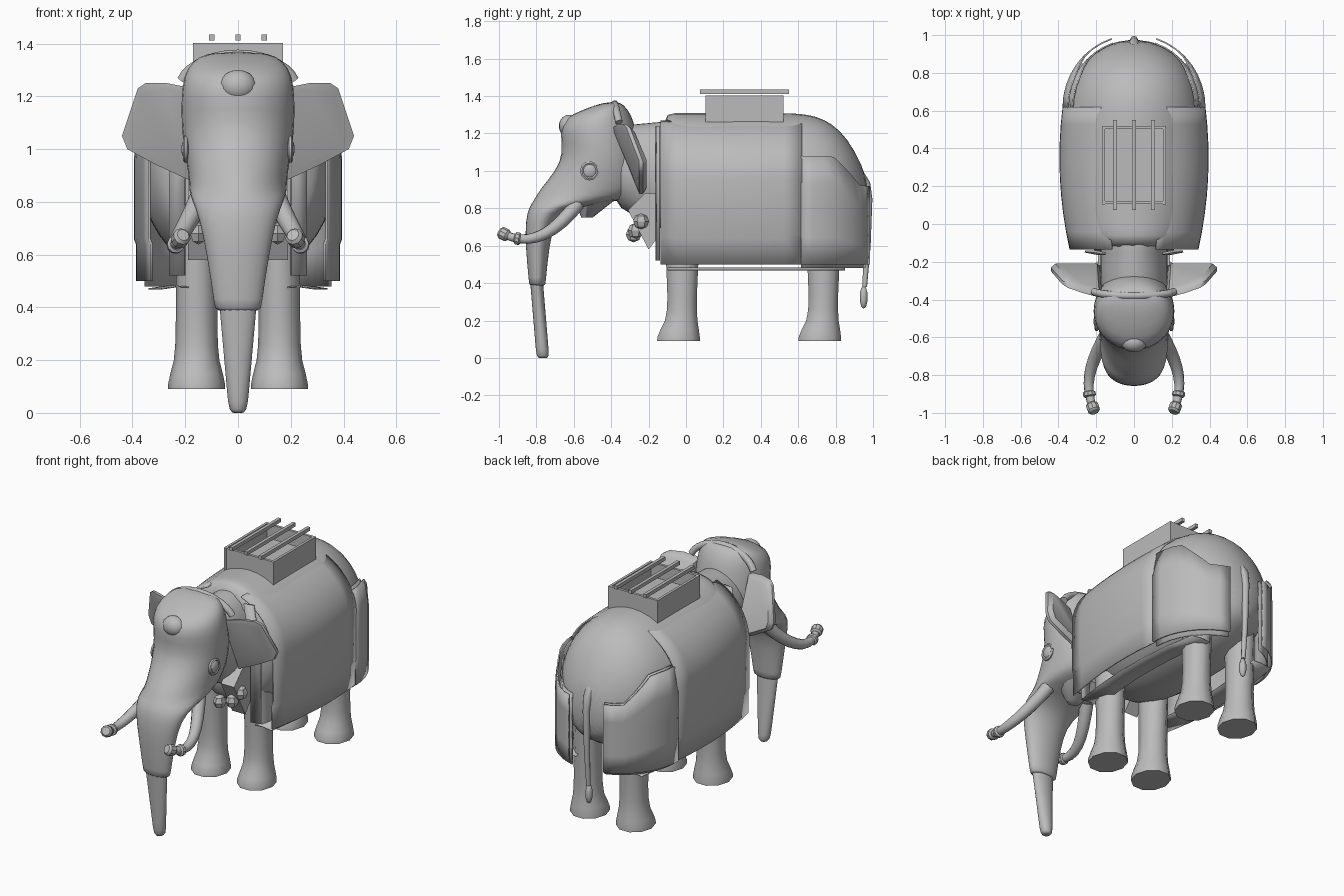
import bpy, bmesh, math
from math import sin, cos, pi, tau
from mathutils import Vector, Matrix, Quaternion

if "Cube" in bpy.data.objects:
    bpy.data.objects.remove(bpy.data.objects["Cube"])

stone = bpy.data.materials.new("stone_grey")
stone.use_nodes = True
grey = (.5, .5, .5, 1)
stone.diffuse_color = grey
stone.node_tree.nodes["Principled BSDF"].inputs["Base Color"].default_value = grey


def finish(name, mesh_builder, smooth=0, subsurf=0, thickness=0):
    bmesh.ops.recalc_face_normals(mesh_builder, faces=mesh_builder.faces)
    mesh = bpy.data.meshes.new(name)
    mesh_builder.to_mesh(mesh)
    mesh_builder.free()
    part = bpy.data.objects.new(name, mesh)
    bpy.context.collection.objects.link(part)
    mesh.materials.append(stone)
    if thickness:
        solid = part.modifiers.new("thickness", "SOLIDIFY")
        solid.thickness = thickness
        solid.offset = 0
    if subsurf:
        rounding = part.modifiers.new("rounding", "SUBSURF")
        rounding.levels = rounding.render_levels = subsurf
    if smooth:
        bpy.ops.object.select_all(action="DESELECT")
        part.select_set(True)
        bpy.context.view_layer.objects.active = part
        bpy.ops.object.shade_smooth_by_angle(angle=math.radians(smooth))


def loft(name, rings, closed=True, smooth=50, **options):
    """Skin a list of point rings; closed rings get end caps."""
    builder = bmesh.new()
    rows = [[builder.verts.new(point) for point in ring] for ring in rings]
    count = len(rows[0])
    for lower, upper in zip(rows, rows[1:]):
        for i in range(count if closed else count - 1):
            j = (i + 1) % count
            builder.faces.new((lower[i], lower[j], upper[j], upper[i]))
    if closed:
        builder.faces.new(rows[0])
        builder.faces.new(rows[-1])
    finish(name, builder, smooth, **options)


def steps(start, end, count):
    return [start + (end - start) * i / count for i in range(count + 1)]


def level_ring(z, front, back, half_width, x=0, sides=16):
    middle, half_depth = (front + back) / 2, (back - front) / 2
    return [(x + half_width * cos(a), middle + half_depth * sin(a), z)
            for a in steps(0, tau, sides)[:-1]]


def upright_ring(y, half_width, bottom, top, sides=20):
    middle, half_height = (bottom + top) / 2, (top - bottom) / 2
    return [(half_width * cos(a), y, middle + half_height * sin(a))
            for a in steps(0, tau, sides)[:-1]]


def tube(name, path, radii, sides=10, **options):
    points = [Vector(point) for point in path]
    rings, turn, previous = [], Quaternion(), Vector((0, 0, 1))
    for i, (point, radius) in enumerate(zip(points, radii)):
        tangent = (points[min(i + 1, len(points) - 1)] - points[max(i - 1, 0)]).normalized()
        turn = previous.rotation_difference(tangent) @ turn
        previous = tangent
        rings.append([point + turn @ Vector((radius * cos(a), radius * sin(a), 0))
                      for a in steps(0, tau, sides)[:-1]])
    loft(name, rings, **options)


def box(name, centre, size):
    builder = bmesh.new()
    bmesh.ops.create_cube(builder, size=1, matrix=Matrix.LocRotScale(Vector(centre), None, Vector(size)))
    finish(name, builder)


def ball(name, centre, radii, sides=16, smooth=60):
    builder = bmesh.new()
    bmesh.ops.create_uvsphere(builder, u_segments=sides, v_segments=sides // 2 + 1, radius=1,
                              matrix=Matrix.LocRotScale(Vector(centre), None, Vector(radii)))
    finish(name, builder, smooth)


# Body: full in the middle, rounding off over the haunches
def body_ring(y):
    taper = abs((y - .35) / .64) ** 3
    top = 1.315 - .4 * (max(0, y - .45) / .54) ** 4
    return upright_ring(y, .375 * math.sqrt(1 - taper), .5 + .2 * taper, top)


loft("body", [body_ring(y) for y in steps(-.14, .98, 14)], smooth=180, subsurf=1)
loft("neck", [upright_ring(y, .18, -y / 2 + .62, 1.28 + y / 10) for y in steps(-.4, 0, 4)],
     smooth=180, subsurf=1)

# Head running down into the upper trunk, which ends in a step
head_levels = ((1.37, -.43, -.35, .12), (1.33, -.55, -.31, .18), (1.28, -.66, -.28, .21),
               (1.2, -.68, -.26, .22), (1.1, -.66, -.24, .22), (1, -.7, -.23, .21),
               (.9, -.79, -.23, .19), (.84, -.82, -.31, .19), (.81, -.84, -.58, .18),
               (.74, -.86, -.7, .15), (.6, -.86, -.73, .12), (.4, -.84, -.75, .09))
head_rings = [level_ring(*level) for level in head_levels]
loft("head_and_upper_trunk", head_rings + [[(x, y, .385) for x, y, z in head_rings[-1]]],
     smooth=180, subsurf=1)
loft("lower_trunk", [level_ring(z, -.8 - z / 12, -.73 - z / 12, .035 + z / 11)
                     for z in steps(.5, 0, 6)] + [level_ring(0, -.78, -.75, .01)],
     smooth=180, subsurf=1)
loft("lower_jaw", [level_ring(.86, -.6, -.36, .13), level_ring(.75, -.56, -.5, .04)])
ball("forehead_boss", (0, -.625, 1.24), (.07, .055, .06))
tube("crown_band", [(.22 * sin(a), -.35 - .03 * cos(a), 1.225 + .132 * cos(a))
                    for a in steps(-1.3, 1.3, 14)], [.02] * 15)


def tusk_point(t, side):
    return (side * (.14 + .1 * sin(2.3 * t)), -.58 - .4 * t, .635 + .19 * (1 - 1.4 * t) ** 2)


def leg_ring(z, x, y):
    flare = 1 / (1 + ((z - .09) / .08) ** 3)
    depth = .08 + .04 * flare + .05 * max(0, z - .3)
    middle = y - .02 * flare
    return level_ring(z, middle - depth, middle + depth, .078 + .03 * flare, x, sides=10)


def cloth_row(y, side):
    width = .39 - .23 * (y - .35) ** 2
    dome = [(width * sin(a), .95 + .335 * cos(a)) for a in steps(.35, pi / 2, 10)]
    skirt = [(width, .66), (width - .008, .64), (width - .008, .5)]
    return [(side * x, y, z) for x, z in dome + skirt]


def drape_row(t, side, inset, bottom):
    x, y = (.375 - inset) * cos(t), .615 + (.385 - inset) * sin(t)
    top = 1.08 - .16 * min(1, max(0, 2 * t - .9))
    return [(side * (x - .2 * max(0, z - .95)), y, z) for z in steps(top, bottom, 4)]


ear_outline = ((.17, 1.23), (.27, 1.25), (.35, 1.25), (.38, 1.23),
               (.44, 1.05), (.42, 1), (.31, .94), (.18, .88))
ear_middle = Vector((.28, 1.09))

for label, side in (("left", 1), ("right", -1)):
    # Ears, set further back towards the bottom and the tip
    ear_rings = []
    for scale, offset in ((.85, -.02), (1, -.01), (1, .01), (.85, .03)):
        outline = [ear_middle + (Vector(corner) - ear_middle) * scale for corner in ear_outline]
        ear_rings.append([(side * x, offset + min(-.24, .35 * (x - .2) - .45 * (z - .96) - .25), z)
                          for x, z in outline])
    loft(label + "_ear", ear_rings, smooth=45)

    # Eyes with rims
    ball(label + "_eye", (side * .195, -.515, 1), (.02, .04, .04))
    tube(label + "_eyelid", [(side * .198, -.515 + .042 * cos(a), 1 + .042 * sin(a))
                             for a in steps(0, tau, 12)], [.011] * 13, sides=6)

    # Tusks with turned end caps
    tube(label + "_tusk", [tusk_point(t, side) for t in steps(0, 1, 9)], steps(.04, .02, 9))
    for cap, middle, length in (("collar", .8, .04), ("tip", .98, .06)):
        path = [tusk_point(middle + shift * length, side) for shift in (-1, -.6, .6, 1)]
        tube(f"{label}_tusk_{cap}", path, (.024, .034, .034, .024), smooth=30)

    # Legs with flared feet
    for place, y in (("front", -.02), ("back", .735)):
        loft(f"{place}_{label}_leg",
             [leg_ring(.09 + .66 * t ** 1.5, side * .157, y) for t in steps(0, 1, 10)], smooth=45)

    # Saddle cloth over the flank and the layered drape behind the haunch
    loft(label + "_saddle_cloth", [cloth_row(y, side) for y in steps(-.135, .62, 8)],
         closed=False, thickness=.01)
    for layer, inset, bottom in (("drape", 0, .5), ("drape_lining", .025, .48)):
        loft(f"{label}_rear_{layer}", [drape_row(t, side, inset, bottom) for t in steps(0, 1.25, 8)],
             closed=False, thickness=.008)

    # Lining under the hem and strap along the front edge
    loft(label + "_hem_lining", [[(side * (x - .2 * (y - .35) ** 2), y, z)
                                  for x, z in ((.34, .47), (.27, .48), (.21, .475))]
                                 for y in steps(-.1, .85, 5)], closed=False, thickness=.005)
    loft(label + "_front_strap", [[(side * x, -.157, z), (side * (x + .06), -.145, z)]
                                  for x, z in ((.15, 1.24), (.2, .97), (.2, .52))],
         closed=False, thickness=.012)

    # Throat ornaments: slanted plate and hanging bells
    plate = ((-.31, .79), (-.2, .58), (-.145, .65), (-.15, .88), (-.22, .88))
    loft(label + "_chest_plate", [[(side * x, y, z) for y, z in plate] for x in (.1, .19)], smooth=0)
    for place, x, y, z in (("outer", .19, -.24, .73), ("middle", .15, -.27, .68), ("inner", .07, -.28, .66)):
        ball(f"{label}_{place}_bell", (side * x, y, z), (.036, .042, .042), sides=6, smooth=0)

    # Side wall of the seat box
    box(label + "_seat_wall", (side * .162, .312, 1.31), (.016, .415, .184))

# Tail with tuft
tube("tail", [(0, .93, .97), (0, .96, .93), (0, .975, .85), (0, .97, .6), (0, .955, .38)],
     steps(.03, .013, 4), sides=8)
ball("tail_tuft", (0, .95, .325), (.022, .022, .062), sides=8)

# Rest of the open seat box, with rails above
for label, y in (("front", .113), ("back", .512)):
    box(label + "_seat_wall", (0, y, 1.31), (.34, .016, .184))
box("seat_floor", (0, .312, 1.28), (.32, .4, .07))
for label, x in (("right", -.1), ("middle", 0), ("left", .1)):
    box(label + "_seat_rail", (x, .312, 1.423), (.02, .475, .022))
